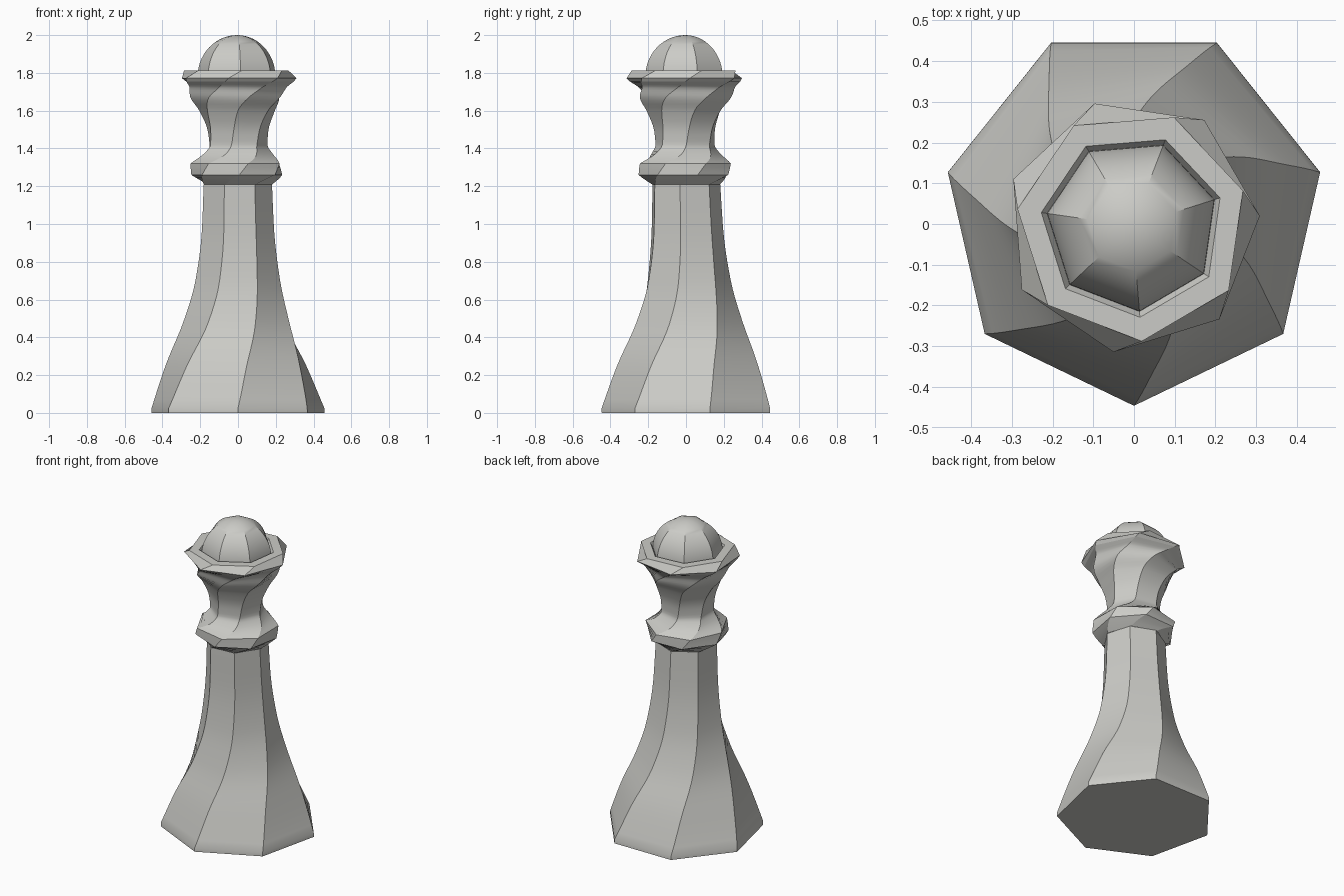
import bpy, bmesh, math

if "Cube" in bpy.data.objects:
    bpy.data.objects.remove(bpy.data.objects["Cube"])

SIDES = 7
mat = bpy.data.materials.new("warm_grey")
mat.diffuse_color = (0.6, 0.6, 0.57, 1)
mat.use_nodes = True
mat.node_tree.nodes["Principled BSDF"].inputs["Base Color"].default_value = mat.diffuse_color


def axis(z):
    # the central axis drifts slightly from the foot up to the collar
    t = min(z / 1.2, 1)
    return -0.004 * t, 0.023 - 0.027 * t


def curve(keys, steps):
    """Smooth curve through (z, radius, twist) keys, monotone cubic."""
    n = len(keys)
    out = []

    def slopes(c):
        d = [(keys[i + 1][c] - keys[i][c]) / (keys[i + 1][0] - keys[i][0]) for i in range(n - 1)]
        m = [d[0]]
        for a, b in zip(d, d[1:]):
            m.append(2 * a * b / (a + b) if a * b > 0 else 0)
        return m + [d[-1]]

    m = [None, slopes(1), slopes(2)]
    for i in range(n - 1):
        h = keys[i + 1][0] - keys[i][0]
        for s in range(steps):
            t = s / steps
            ring = [keys[i][0] + h * t]
            for c in (1, 2):
                ring.append((2*t**3 - 3*t**2 + 1) * keys[i][c] + (t**3 - 2*t**2 + t) * h * m[c][i]
                            + (3*t**2 - 2*t**3) * keys[i + 1][c] + (t**3 - t**2) * h * m[c][i + 1])
            out.append(tuple(ring))
    return out + [keys[-1]]


def loft(name, rings, cap_bottom=False, apex=None):
    """Skin seven-sided rings given as (z, radius, twist in degrees)."""
    bm = bmesh.new()
    loops = []
    for z, r, twist in rings:
        cx, cy = axis(z)
        loop = []
        for k in range(SIDES):
            a = math.radians(-90 + twist + 360 * k / SIDES)
            loop.append(bm.verts.new((cx + r * math.cos(a), cy + r * math.sin(a), z)))
        loops.append(loop)
    for lo, hi in zip(loops, loops[1:]):
        for k in range(SIDES):
            j = (k + 1) % SIDES
            bm.faces.new((lo[k], lo[j], hi[j], hi[k]))
    if cap_bottom:
        bm.faces.new(loops[0][::-1])
    if apex is not None:
        top = bm.verts.new((*axis(apex), apex))
        for k in range(SIDES):
            bm.faces.new((loops[-1][k], loops[-1][(k + 1) % SIDES], top))
    me = bpy.data.meshes.new(name)
    bm.to_mesh(me)
    bm.free()
    me.materials.append(mat)
    ob = bpy.data.objects.new(name, me)
    bpy.context.collection.objects.link(ob)
    bpy.context.view_layer.objects.active = ob
    ob.select_set(True)
    bpy.ops.object.shade_smooth_by_angle(angle=math.radians(30))
    ob.select_set(False)
    return ob


# Flared twisted body with a short upright foot
body = [(0, 0.469, 0)] + curve([(0.025, 0.469, 0), (0.25, 0.385, 7), (0.48, 0.290, 19),
                                (0.70, 0.230, 27), (0.96, 0.197, 30), (1.21, 0.186, 30)], 5)
loft("body", body, cap_bottom=True)

# Collar: chamfered band that keeps twisting
collar = curve([(1.21, 0.186, 32), (1.26, 0.247, 54)], 3) + curve([(1.26, 0.247, 54), (1.32, 0.247, 65)], 3)[1:]
loft("collar", collar)

# Waisted neck flaring into the crown
neck = curve([(1.32, 0.247, 65), (1.37, 0.190, 84), (1.42, 0.160, 92), (1.49, 0.165, 96),
              (1.60, 0.205, 104), (1.67, 0.248, 117), (1.72, 0.262, 132), (1.755, 0.300, 142)], 4)
loft("neck", neck)

# Crown rim: outer bevel, flat top ring, and shallow inner wall
rim = [(1.755, 0.300, 142), (1.772, 0.314, 145.8), (1.812, 0.285, 159), (1.812, 0.226, 159), (1.78, 0.208, 159)]
loft("crown_rim", rim)

# Ribbed dome
dome = [(1.78 + 0.22 * math.sin(t), 0.212 * math.cos(t), 159)
        for t in (math.pi / 2 * i / 14 for i in range(14))]
loft("dome", dome, apex=2.0)
